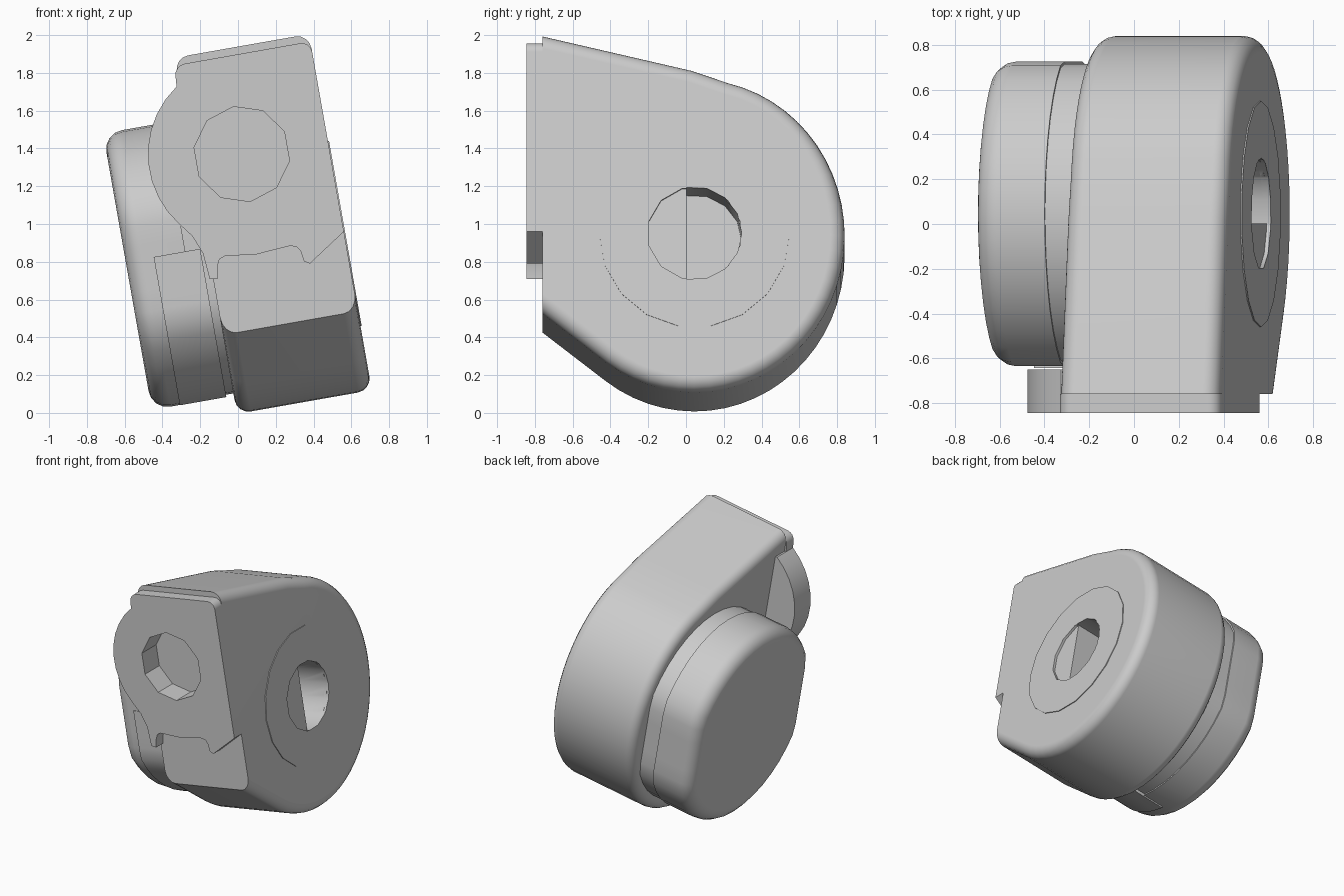
import bpy, bmesh
from math import sin, cos, radians
from mathutils import Matrix

cube = bpy.data.objects.get("Cube")
if cube:
    bpy.data.objects.remove(cube)

grey = bpy.data.materials.new("plain_grey")
grey.use_nodes = True
COLOUR = (0.6, 0.6, 0.6, 1)
grey.diffuse_color = COLOUR
grey.node_tree.nodes["Principled BSDF"].inputs["Base Color"].default_value = COLOUR

# The whole part leans sideways about the y axis
LEAN = Matrix.Translation((0, 0, 1)) @ Matrix.Rotation(radians(-10), 4, 'Y')
CY, CW = 0.045, -0.147          # drum axis
FRONT, BODY_FRONT = -0.845, -0.76
LEFT, RIGHT = -0.18, 0.545      # body sides


def arc(cx, cy, rx, ry, start, end, steps):
    angles = [radians(start + (end - start) * i / steps) for i in range(steps + 1)]
    return [(cx + rx * cos(a), cy + ry * sin(a)) for a in angles]


def circle(cx, cy, r, sides, turn=0):
    return arc(cx, cy, r, r, turn, turn + 360, sides)[:-1]


def prism(name, points, a, b, axis='X', bevel=0, bevel_ends=(), skip=None):
    """Extrude a profile from a to b along x (y,z points) or y (x,z points)."""
    place = (lambda p, t: (t, p[0], p[1])) if axis == 'X' else (lambda p, t: (p[0], t, p[1]))
    bm = bmesh.new()
    rings = [[bm.verts.new(place(p, t)) for p in points] for t in (a, b)]
    caps = [bm.faces.new(r) for r in rings]
    n = len(points)
    for i in range(n):
        j = (i + 1) % n
        bm.faces.new((rings[0][i], rings[0][j], rings[1][j], rings[1][i]))
    bmesh.ops.recalc_face_normals(bm, faces=bm.faces)
    if bevel:
        edges = [e for k in bevel_ends for e in caps[k].edges if not (skip and skip(e))]
        bmesh.ops.bevel(bm, geom=edges, offset=bevel, segments=4, profile=0.5,
                        affect='EDGES', clamp_overlap=True)
    mesh = bpy.data.meshes.new(name)
    bm.to_mesh(mesh)
    bm.free()
    mesh.materials.append(grey)
    ob = bpy.data.objects.new(name, mesh)
    ob.matrix_world = LEAN
    bpy.context.collection.objects.link(ob)
    return ob


def activate(ob):
    bpy.ops.object.select_all(action='DESELECT')
    ob.select_set(True)
    bpy.context.view_layer.objects.active = ob


def cut(cutter, *targets):
    for ob in targets:
        mod = ob.modifiers.new("hole", 'BOOLEAN')
        mod.operation, mod.solver, mod.object = 'DIFFERENCE', 'EXACT', cutter
        activate(ob)
        bpy.ops.object.modifier_apply(modifier=mod.name)
    bpy.data.objects.remove(cutter)


# Main housing: round back and belly, straight front and sloping top
profile = [(BODY_FRONT, 0.925), (BODY_FRONT, -0.565)]
profile += arc(CY, CW, 0.795, 0.842, -126, 77, 34) + [(0.03, 0.74)]
body = prism("main_housing", profile, LEFT, RIGHT, 'X', 0.075, (0, 1),
             lambda e: all(abs(v.co.y - BODY_FRONT) < 0.001 for v in e.verts))

# Front plate with round bulge on one side and a shaped lower edge
HX, HZ = 0.084, 0.361           # front hole centre
bulge = arc(HX, HZ, 0.497, 0.497, 124, 218, 9)
bulge += [(-0.25, -0.02), (-0.21, -0.12), (-0.198, -0.26)]
outline = arc(0.49, 0.83, 0.055, 0.055, 0, 90, 4)
outline += arc(-0.13, 0.825, 0.06, 0.06, 90, 180, 4) + bulge
outline += [(-0.158, -0.267), (-0.148, -0.207), (-0.13, -0.168), (-0.1, -0.155),
            (0.07, -0.175), (0.25, -0.162), (0.285, -0.172), (0.302, -0.2),
            (0.31, -0.255), (0.338, -0.273), (RIGHT, -0.137)]
plate = prism("front_plate", outline, FRONT, BODY_FRONT, 'Y')
flange = prism("flange_bulge", bulge + [(-0.175, -0.26), (-0.175, 0.77)],
               BODY_FRONT, -0.65, 'Y')


# Side drum with flats at front and back, and a slightly smaller neck
def drum_profile(scale):
    flat = 0.68 * scale
    return [(CY + max(-flat, min(flat, y)), CW + z)
            for y, z in circle(0, 0, 0.743 * scale, 40)]


drum = prism("side_drum", drum_profile(1), -0.62, -0.30, 'X', 0.1, (0,))
neck = prism("drum_neck", drum_profile(0.985), -0.31, -0.17)

# Thin wrap-around pad on the lower front of the drum
pad_points = [(max(y, -0.643), z) for y, z in arc(CY, CW, 0.752, 0.752, 176, 262, 12)]
pad = prism("drum_pad", pad_points + [(CY, CW)], -0.47, -0.22)

# Raised disc on the flat side
disc = prism("side_disc", circle(CY, CW, 0.505, 18), RIGHT - 0.03, RIGHT + 0.006)

# Front hole, then the half-deep side socket
cut(prism("cutter", circle(HX, HZ, 0.255, 10, 18), -1, -0.67, 'Y'), plate, body)
cut(prism("cutter", circle(CY, CW, 0.25, 12, 15), RIGHT - 0.012, 1), body, disc)
cut(prism("cutter", arc(CY, CW, 0.25, 0.25, -100, 100, 8), 0.3, 1), body, disc)

for ob in (body, plate, flange, drum, neck, pad, disc):
    activate(ob)
    bpy.ops.object.shade_smooth_by_angle(angle=radians(32))
    ob.modifiers.new("even_shading", 'WEIGHTED_NORMAL').keep_sharp = True
